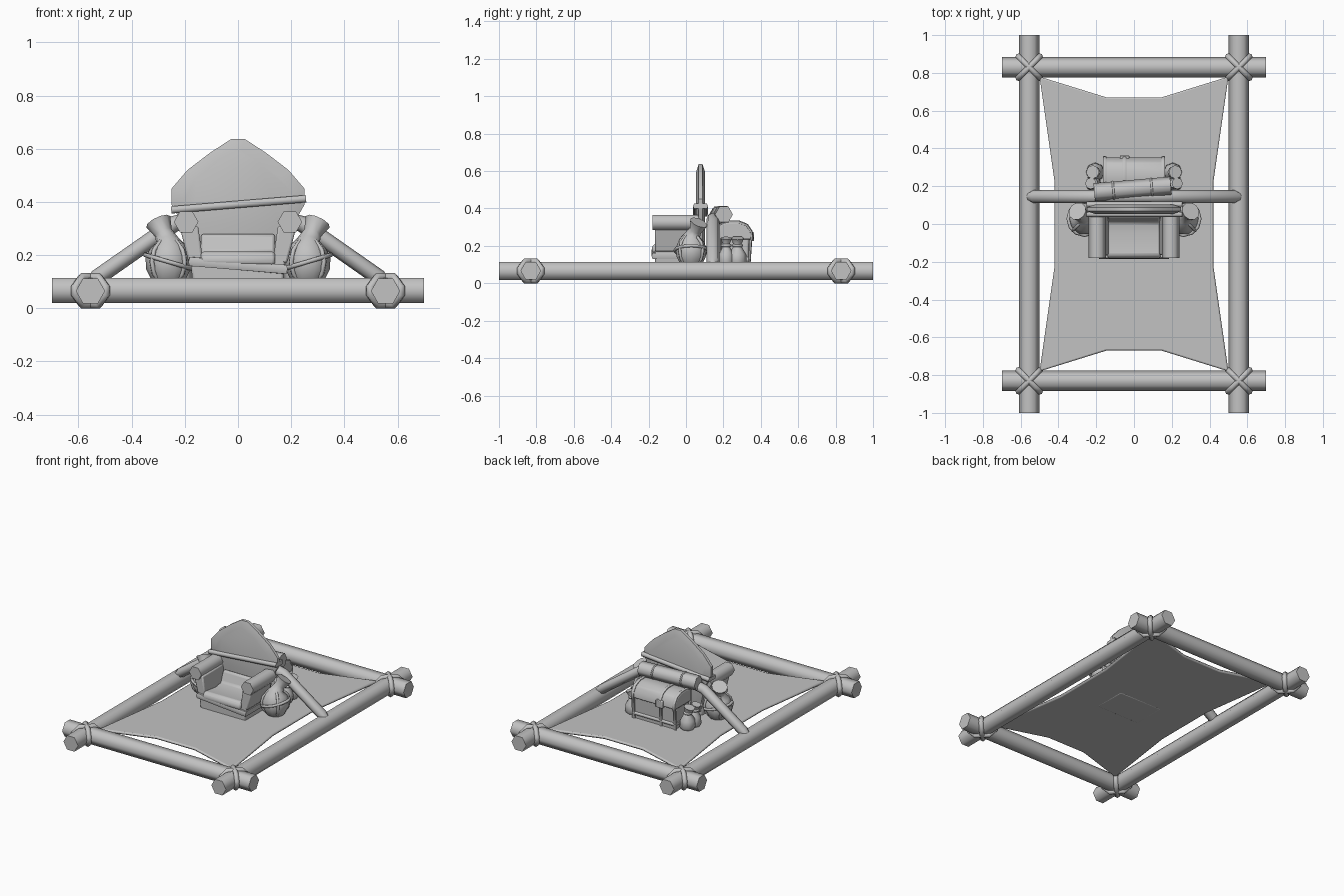
import bpy, bmesh, math
from mathutils import Vector

cube = bpy.data.objects.get("Cube")
if cube:
    bpy.data.objects.remove(cube, do_unlink=True)

grey = bpy.data.materials.new("plain_grey")
grey.use_nodes = True
grey.diffuse_color = (0.54, 0.54, 0.54, 1)
grey.node_tree.nodes["Principled BSDF"].inputs["Base Color"].default_value = grey.diffuse_color


def finish(name, bm, angle=65, bevel=0):
    bmesh.ops.recalc_face_normals(bm, faces=bm.faces)
    mesh = bpy.data.meshes.new(name)
    bm.to_mesh(mesh)
    bm.free()
    mesh.materials.append(grey)
    for p in mesh.polygons:
        p.use_smooth = True
    mesh.set_sharp_from_angle(angle=math.radians(angle))
    ob = bpy.data.objects.new(name, mesh)
    bpy.context.collection.objects.link(ob)
    if bevel:
        mod = ob.modifiers.new("soft_edges", "BEVEL")
        mod.width = bevel
        mod.segments = 2
        mod.limit_method = "ANGLE"
    return ob


def tube(name, path, radii, sides=6, closed=False, up=(0, 0, 1), flat=1.0):
    """Sweep a many-sided ring along a path; flat scales it along up."""
    pts = [Vector(p) for p in path]
    n = len(pts)
    if not isinstance(radii, (list, tuple)):
        radii = [radii] * n
    up = Vector(up)
    bm = bmesh.new()
    rings = []
    for i, p in enumerate(pts):
        a = pts[i - 1] if closed or i else p
        b = pts[(i + 1) % n] if closed or i < n - 1 else p
        t = (b - a).normalized()
        s = t.cross(up).normalized()
        v = s.cross(t) * flat
        ring = []
        for k in range(sides):
            w = math.tau * k / sides
            ring.append(bm.verts.new(p + radii[i] * (math.cos(w) * s + math.sin(w) * v)))
        rings.append(ring)
    for i in range(n if closed else n - 1):
        r, q = rings[i], rings[(i + 1) % n]
        for k in range(sides):
            j = (k + 1) % sides
            bm.faces.new((r[k], r[j], q[j], q[k]))
    if not closed:
        bm.faces.new(rings[0])
        bm.faces.new(rings[-1])
    return finish(name, bm)


def prism(name, outline, axis, lo, hi, bevel=0, rim=0, puff=0):
    """Extrude an outline along an axis; rim and puff pad both caps."""
    def place(u, v, w):
        return {"x": (w, u, v), "y": (u, w, v), "z": (u, v, w)}[axis]
    bm = bmesh.new()
    caps = [[bm.verts.new(place(u, v, w)) for u, v in outline] for w in (lo, hi)]
    faces = [bm.faces.new(c) for c in caps]
    n = len(outline)
    for k in range(n):
        j = (k + 1) % n
        bm.faces.new((caps[0][k], caps[0][j], caps[1][j], caps[1][k]))
    bmesh.ops.recalc_face_normals(bm, faces=bm.faces)
    if rim:
        bmesh.ops.inset_individual(bm, faces=faces, thickness=rim, depth=puff)
    return finish(name, bm, 35, bevel)


def mirrored(half):
    return half + [(-u, v) for u, v in reversed(half)]


def ring_points(centre, a, b, ra, rb, n=12):
    c, a, b = Vector(centre), Vector(a), Vector(b)
    return [c + ra * math.cos(math.tau * k / n) * a + rb * math.sin(math.tau * k / n) * b
            for k in range(n)]


# Pole frame with crossed lashings
for s, side in ((-1, "right"), (1, "left")):
    tube(side + "_pole", [(s * .555, -1, .065), (s * .555, 1, .065)], .055)
for s, end in ((-1, "front"), (1, "back")):
    tube(end + "_pole", [(-.7, s * .83, .067), (.7, s * .83, .067)], .055)
    for t, side in ((-1, "right"), (1, "left")):
        c = Vector((t * .555, s * .83, .066))
        for d in (-1, 1):
            along, across = Vector((.707, d * .707, 0)), Vector((-d * .707, .707, 0))
            path = [c + along * u + Vector((0, 0, w)) for u, w in
                    ((.082, .012), (.045, .05), (-.045, .05), (-.082, .012),
                     (-.082, -.012), (-.045, -.05), (.045, -.05), (.082, -.012))]
            tube(f"{end}_{side}_lashing", path, .017, closed=True, up=across)

# Stretched cloth
half = [(.145, -.67), (.5, -.78), (.42, -.22), (.42, .22), (.5, .78), (.145, .67)]
prism("cloth", mirrored(half), "z", .077, .096, bevel=.008)

# Bent support pole behind the seat
tube("support_pole", [(-.57, .145, .09), (-.53, .145, .115), (-.24, .145, .318), (-.12, .145, .345),
                      (.12, .145, .345), (.24, .145, .318), (.53, .145, .115), (.57, .145, .09)],
     [.015] + [.031] * 6 + [.015], sides=8, up=(0, 1, 0), flat=1.13)

# Seat base, cushions and band
prism("seat_base", mirrored([(.168, .075), (.18, .19)]), "y", -.165, .07, bevel=.01)
prism("seat_cushion", [(-.18, .16), (-.185, .19), (-.165, .215), (-.05, .2), (.01, .21),
                       (.035, .28), (.06, .28), (.06, .16)], "x", -.14, .14, bevel=.012)
tube("seat_band", [(-.178, -.172, .176), (.178, -.172, .146), (.178, .075, .146), (-.178, .075, .176)],
     .015, closed=True, flat=1.3)

# Backrest with padded faces and a slanted strap
half = [(.16, .12), (.2, .3), (.25, .39), (.25, .45), (.19, .52), (.105, .585), (.025, .637)]
prism("backrest", mirrored(half), "y", .068, .088, rim=.045, puff=.014)
tube("backrest_strap", [(-.25, .05, .37), (.255, .05, .412), (.255, .105, .412), (-.25, .105, .37)],
     .013, closed=True, flat=1.2)

for s, side in ((-1, "right"), (1, "left")):
    # Side walls and armrests
    wall = [(s * .13, .17), (s * .185, .17), (s * .22, .31), (s * .15, .31)]
    prism(side + "_side_wall", wall, "y", -.165, .06, bevel=.008)
    tube(side + "_armrest", [(s * .195, -.18, .325), (s * .195, .07, .325)], .046)

    # Water skins with tilted, flared necks and net straps
    path = [(.262, .028, .08), (.262, .028, .105), (.262, .028, .145), (.262, .028, .19),
            (.264, .03, .23), (.268, .036, .258), (.28, .05, .283), (.3, .068, .325)]
    tube(side + "_water_skin", [(s * x, y, z) for x, y, z in path],
         [.04, .063, .083, .086, .068, .042, .034, .05], sides=10, up=(0, 1, 0))
    c = (s * .262, .028, .175)
    tube(side + "_skin_band", ring_points(c, (1, 0, .3 * s), (0, 1, 0), .087, .088), .009,
         closed=True, up=(0, 0, 1))
    for d in (-1, 1):
        a = Vector((.707, .707 * d, 0))
        tube(side + "_skin_strap", ring_points(c, a, (0, 0, 1), .088, .088), .009,
             closed=True, up=(-.707 * d, .707, 0))

    # Small tied pouches beside the pack, leaning outward
    for x, y, size in ((.205, .275, 1), (.215, .215, .85)):
        tube(side + "_pouch", [(s * x, y, .08), (s * x, y, .11), (s * x, y, .155),
                               (s * x, y, .19), (s * (x + .004), y, .205), (s * (x + .014), y, .242)],
             [r * size for r in (.032, .05, .047, .026, .02, .036)], sides=8, up=(0, 1, 0))
        tube(side + "_pouch_tie", ring_points((s * (x + .003), y, .202), (1, 0, 0), (0, 1, 0),
                                              .022, .022, 8), .008, closed=True)

# Pack with an arched lid, rims, centre strap and clasp
prism("pack_body", [(.185, .08), (.335, .08), (.34, .26), (.185, .26)], "x", -.155, .155, bevel=.015)
lid = [(.18, .235), (.352, .235), (.348, .275), (.325, .31), (.28, .328), (.22, .328), (.18, .315)]
prism("pack_lid", lid, "x", -.165, .165, bevel=.008)
strap = [(.182, .09), (.338, .09), (.345, .23)] + lid[1:]
for x in (-.155, -.05, .155):
    tube("pack_strap", [(x, y, z) for y, z in strap], .009, closed=True, up=(1, 0, 0), flat=1.3)
prism("pack_clasp", [(-.075, .225), (-.025, .225), (-.025, .275), (-.075, .275)],
      "y", .34, .363, bevel=.004)
tube("pack_band", [(-.158, .18, .13), (.158, .18, .13), (.158, .338, .13), (-.158, .338, .13)],
     .011, closed=True)

# Bedroll resting on the support pole, with two ties
a, b = Vector((-.21, .168, .362)), Vector((.195, .203, .368))
tube("bedroll", [a, b], .048)
axis = (b - a).normalized()
side_dir = axis.cross(Vector((0, 0, 1)))
for f in (.25, .75):
    tube("bedroll_tie", ring_points(a.lerp(b, f), side_dir, (0, 0, 1), .047, .047, 6),
         .006, closed=True, up=axis)
